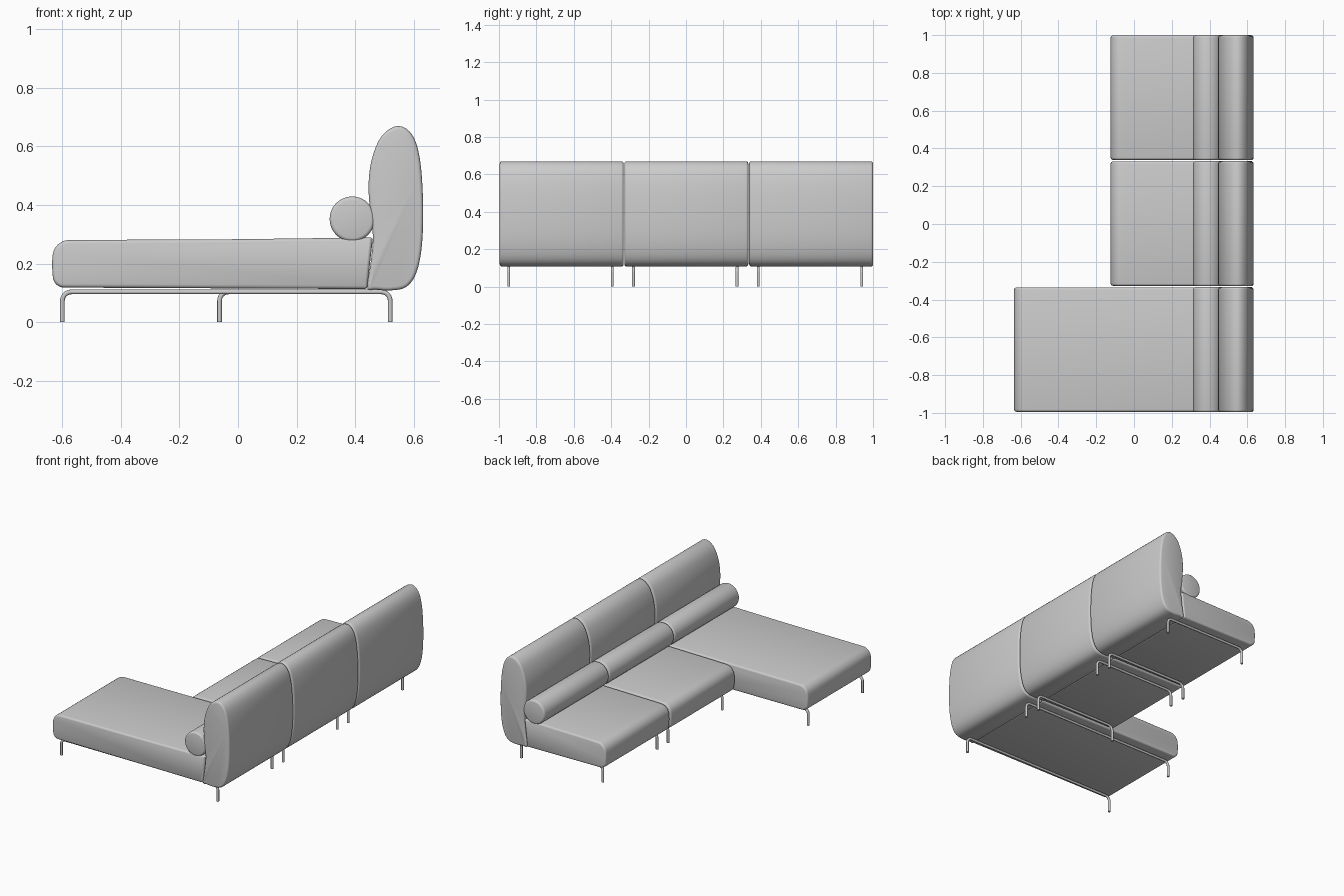
import bpy, bmesh, math
from mathutils import Vector

if "Cube" in bpy.data.objects:
    bpy.data.objects.remove(bpy.data.objects["Cube"])

grey = bpy.data.materials.new("soft grey")
grey.use_nodes = True
colour = (0.6, 0.6, 0.6, 1)
grey.diffuse_color = colour
grey.node_tree.nodes["Principled BSDF"].inputs["Base Color"].default_value = colour


def round_corners(corners, steps=6):
    """Closed outline from (x, z, radius) corners."""
    out = []
    for i, (x, z, r) in enumerate(corners):
        p = Vector((x, z))
        if r == 0:
            out.append(p)
            continue
        before = Vector(corners[i - 1][:2])
        after = Vector(corners[(i + 1) % len(corners)][:2])
        a = p + (before - p).normalized() * r
        b = p + (after - p).normalized() * r
        for k in range(steps + 1):
            t = k / steps
            # weighted conic, close to a circular arc
            w = [(1 - t) ** 2, 1.414 * t * (1 - t), t * t]
            out.append((a * w[0] + p * w[1] + b * w[2]) / sum(w))
    return out


def smooth_loop(points, steps=4):
    """Closed spline through the points."""
    pts = [Vector(p) for p in points]
    n = len(pts)
    out = []
    for i in range(n):
        a, b, c, d = (pts[(i + k - 1) % n] for k in range(4))
        for s in range(steps):
            t = s / steps
            out.append(0.5 * (2 * b + (c - a) * t + (2 * a - 5 * b + 4 * c - d) * t ** 2
                              + (3 * b - a - 3 * c + d) * t ** 3))
    return out


def finish(obj, angle):
    bpy.ops.object.select_all(action='DESELECT')
    obj.select_set(True)
    bpy.context.view_layer.objects.active = obj
    if obj.type == 'CURVE':
        bpy.ops.object.convert(target='MESH')
        obj = bpy.context.object
    bpy.ops.object.shade_smooth_by_angle(angle=math.radians(angle))


def cushion(name, outline, y, width, edge):
    """Extrude an x-z outline along y and soften both end rims."""
    bm = bmesh.new()
    lo, hi = ([bm.verts.new((p.x, y + s * width / 2, p.y)) for p in outline] for s in (-1, 1))
    caps = [bm.faces.new(lo), bm.faces.new(hi)]
    n = len(outline)
    for i in range(n):
        j = (i + 1) % n
        bm.faces.new((lo[i], hi[i], hi[j], lo[j]))
    bmesh.ops.recalc_face_normals(bm, faces=bm.faces)
    rims = [e for f in caps for e in f.edges]
    bmesh.ops.bevel(bm, geom=rims, offset=edge, segments=3, profile=0.5,
                    affect='EDGES', clamp_overlap=False)
    mesh = bpy.data.meshes.new(name)
    bm.to_mesh(mesh)
    bm.free()
    mesh.materials.append(grey)
    obj = bpy.data.objects.new(name, mesh)
    bpy.context.collection.objects.link(obj)
    finish(obj, 40)


def leg_frame(name, x0, x1, y):
    """Bent tube: two legs joined by a rail."""
    rail = 0.103
    path = round_corners([(x0, 0, 0), (x0, rail, 0.03), (x1, rail, 0.03), (x1, 0, 0)])
    curve = bpy.data.curves.new(name, 'CURVE')
    curve.dimensions = '3D'
    curve.bevel_depth = 0.008
    curve.bevel_resolution = 3
    curve.use_fill_caps = True
    spline = curve.splines.new('POLY')
    spline.points.add(len(path) - 1)
    for point, p in zip(spline.points, path):
        point.co = (p.x, y, p.y, 1)
    curve.materials.append(grey)
    obj = bpy.data.objects.new(name, curve)
    bpy.context.collection.objects.link(obj)
    finish(obj, 50)


# Backrest cross-section, from the lower front corner round over the top
back_outline = smooth_loop([
    (0.442, 0.116), (0.453, 0.2), (0.461, 0.29), (0.452, 0.37), (0.446, 0.47),
    (0.458, 0.56), (0.492, 0.637), (0.547, 0.67), (0.595, 0.64), (0.621, 0.56),
    (0.632, 0.42), (0.629, 0.27), (0.61, 0.17), (0.575, 0.12), (0.52, 0.108), (0.47, 0.111)])

bolster_outline = [Vector((0.39 + 0.077 * math.cos(a), 0.352 + 0.077 * math.sin(a)))
                   for a in (2 * math.pi * i / 40 for i in range(40))]

# Three modules side by side; the first is the long chaise
modules = [("chaise", -0.665, -0.636, -0.6),
           ("middle", 0.002, -0.125, -0.063),
           ("end", 0.669, -0.125, -0.063)]
width = 0.662

for label, y, front, leg_x in modules:
    seat_outline = round_corners([
        (front + 0.006, 0.118, 0.035), (front, 0.2, 0.02), (front + 0.008, 0.28, 0.05),
        (0.0, 0.283, 0), (0.461, 0.289, 0.01), (0.441, 0.113, 0.008)])
    cushion(label + "_seat", seat_outline, y, width - 0.004, 0.012)
    cushion(label + "_backrest", back_outline, y, width, 0.012)
    cushion(label + "_bolster", bolster_outline, y, width, 0.012)
    for side, offset in (("right", -0.283), ("left", 0.271)):
        leg_frame(f"{label}_{side}_leg_frame", leg_x, 0.52, y + offset)
